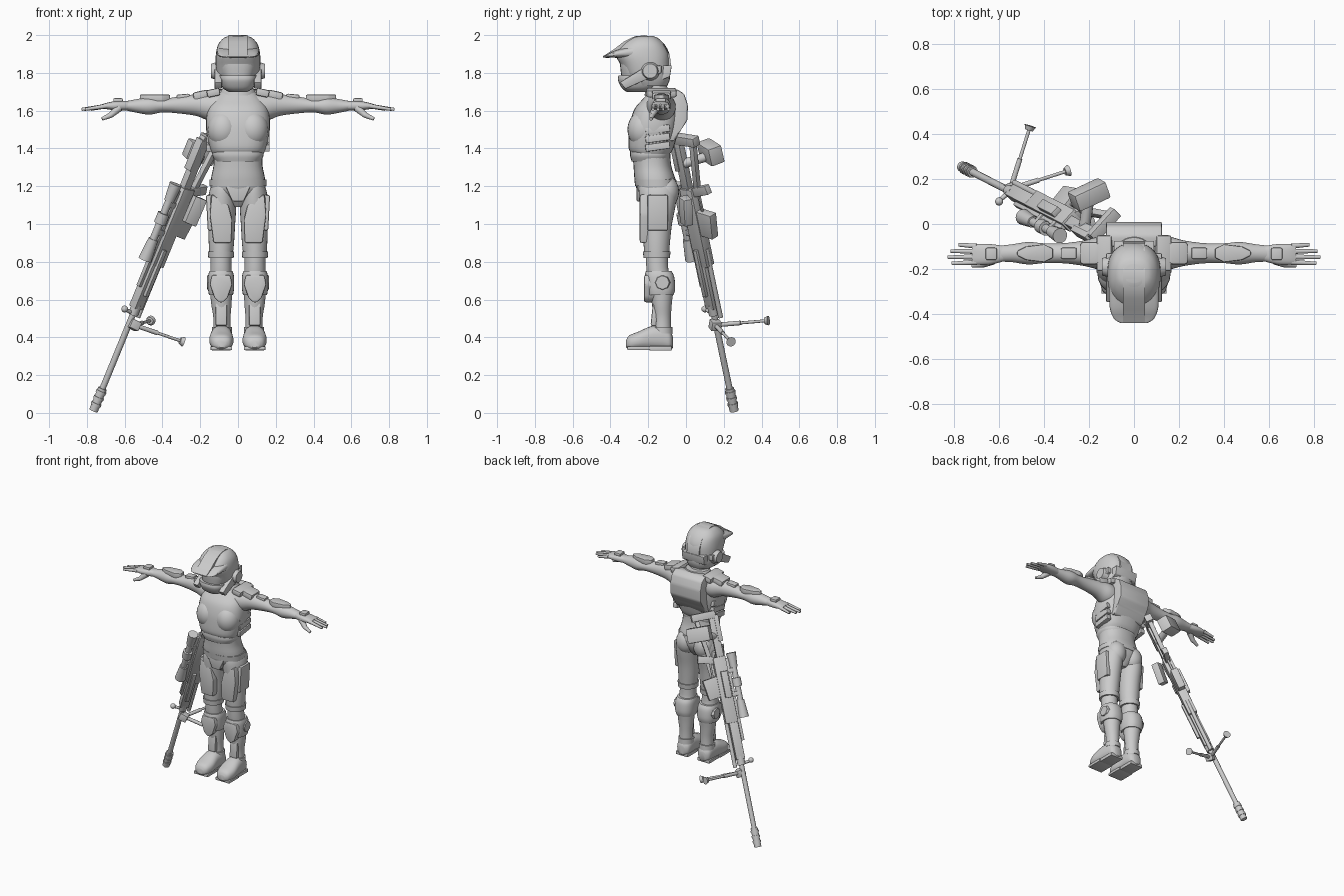
import bpy, bmesh
from math import cos, sin, pi, radians
from mathutils import Vector, Matrix, Euler

if "Cube" in bpy.data.objects:
    bpy.data.objects.remove(bpy.data.objects["Cube"])

grey = bpy.data.materials.new("plain grey")
grey.use_nodes = True
grey.diffuse_color = (.6, .6, .6, 1)
grey.node_tree.nodes["Principled BSDF"].inputs["Base Color"].default_value = grey.diffuse_color


def finish(name, bm, side=1, matrix=None, bevel=0):
    if bevel:
        bmesh.ops.bevel(bm, geom=bm.edges[:], offset=bevel, segments=2, affect='EDGES', profile=.6)
    if matrix:
        bm.transform(matrix)
    if side < 0:
        bm.transform(Matrix.Diagonal((-1, 1, 1, 1)))
    bmesh.ops.recalc_face_normals(bm, faces=bm.faces)
    mesh = bpy.data.meshes.new(name)
    bm.to_mesh(mesh)
    bm.free()
    for poly in mesh.polygons:
        poly.use_smooth = True
    mesh.set_sharp_from_angle(angle=radians(38))
    mesh.materials.append(grey)
    obj = bpy.data.objects.new(name, mesh)
    bpy.context.collection.objects.link(obj)


def place(axis, pos, u, v):
    return {'X': (pos, u, v), 'Y': (u, pos, v), 'Z': (u, v, pos)}[axis]


def blend(a, b, c, d, t):
    """Catmull-Rom step between b and c."""
    return b + .5 * t * (c - a + t * (2 * a - 5 * b + 4 * c - d + t * (3 * (b - c) + d - a)))


def loft(name, rows, axis='Z', power=2, steps=4, sides=28, **kw):
    """Rows: position, centre u, centre v, radius u, radius v."""
    rows = [Vector(r) for r in rows]
    last = len(rows) - 1
    dense = []
    for i in range(last):
        a, d = rows[max(i - 1, 0)], rows[min(i + 2, last)]
        dense += [blend(a, rows[i], rows[i + 1], d, k / steps) for k in range(steps)]
    dense.append(rows[last])
    bm = bmesh.new()
    rings = []
    for pos, cu, cv, ru, rv in dense:
        ring = []
        for k in range(sides):
            c, s = cos(2 * pi * k / sides), sin(2 * pi * k / sides)
            u = abs(c) ** (2 / power) * (1 if c > 0 else -1)
            v = abs(s) ** (2 / power) * (1 if s > 0 else -1)
            ring.append(bm.verts.new(place(axis, pos, cu + ru * u, cv + rv * v)))
        rings.append(ring)
    for low, high in zip(rings, rings[1:]):
        for k in range(sides):
            j = (k + 1) % sides
            bm.faces.new((low[k], low[j], high[j], high[k]))
    bm.faces.new(rings[0])
    bm.faces.new(rings[-1])
    finish(name, bm, **kw)


def plate(name, outline, axis, low, high, **kw):
    """Flat outline extruded along an axis."""
    bm = bmesh.new()
    ends = [[bm.verts.new(place(axis, p, u, v)) for u, v in outline] for p in (low, high)]
    for ring in ends:
        bm.faces.new(ring)
    n = len(outline)
    for k in range(n):
        j = (k + 1) % n
        bm.faces.new((ends[0][k], ends[0][j], ends[1][j], ends[1][k]))
    finish(name, bm, **kw)


def block(name, centre, size, turn=(0, 0, 0), bevel=.006, matrix=None, **kw):
    bm = bmesh.new()
    bmesh.ops.create_cube(bm, size=1)
    bm.transform(Matrix.LocRotScale(Vector(centre), Euler([radians(t) for t in turn]), Vector(size)))
    finish(name, bm, bevel=bevel, matrix=matrix, **kw)


def ball(name, centre, radii, turn=(0, 0, 0), **kw):
    bm = bmesh.new()
    bmesh.ops.create_uvsphere(bm, u_segments=24, v_segments=14, radius=1)
    bm.transform(Matrix.LocRotScale(Vector(centre), Euler([radians(t) for t in turn]), Vector(radii)))
    finish(name, bm, **kw)


def tube(name, start, end, r1, r2=None, sides=16, matrix=None, **kw):
    start, end = Vector(start), Vector(end)
    way = end - start
    bm = bmesh.new()
    bmesh.ops.create_cone(bm, cap_ends=True, segments=sides, radius1=r1, radius2=r2 or r1, depth=way.length)
    bm.transform(Matrix.Translation((start + end) / 2) @ way.to_track_quat('Z', 'Y').to_matrix().to_4x4())
    finish(name, bm, matrix=matrix, **kw)


def both(maker, name, *args, **kw):
    for side, word in ((1, "left_"), (-1, "right_")):
        maker(word + name, *args, side=side, **kw)


# Helmet
loft("helmet_shell", [(1.73, 0, -.19, .09, .09), (1.77, 0, -.2, .108, .115), (1.84, 0, -.215, .118, .13),
     (1.9, 0, -.23, .117, .142), (1.95, 0, -.225, .105, .112), (1.985, 0, -.22, .075, .07),
     (1.996, 0, -.22, .04, .04)], power=2.4)
loft("helmet_bill", [(-.44, 0, 1.884, .06, .003), (-.42, 0, 1.888, .09, .008), (-.37, 0, 1.9, .108, .02),
     (-.28, 0, 1.91, .112, .035)], axis='Y', power=3)
plate("helmet_crest", [(-.44, 1.888), (-.38, 1.926), (-.33, 1.965), (-.28, 1.99), (-.22, 2), (-.165, 1.985),
      (-.115, 1.945), (-.085, 1.89), (-.078, 1.83), (-.09, 1.77), (-.2, 1.8), (-.3, 1.88)], 'X', -.05, .05)
loft("visor", [(1.77, 0, -.24, .085, .1), (1.83, 0, -.24, .1, .108), (1.88, 0, -.24, .1, .11)], power=2.5)
loft("jaw_guard", [(1.7, 0, -.255, .05, .06), (1.72, 0, -.255, .08, .085), (1.76, 0, -.25, .098, .11),
     (1.785, 0, -.25, .1, .108)], power=2.8)
plate("back_rim", [(-.16, 1.75), (-.085, 1.78), (-.075, 1.84), (-.16, 1.84)], 'X', -.09, .09, bevel=.006)
both(plate, "cheek_guard", [(-.35, 1.75), (-.32, 1.715), (-.2, 1.77), (-.13, 1.8), (-.13, 1.84), (-.22, 1.83)],
     'X', .085, .124, bevel=.006)
both(tube, "ear_pod", (.1, -.19, 1.81), (.142, -.19, 1.81), .052, .038, sides=20)

# Torso and its armour
loft("neck", [(1.64, 0, -.14, .07, .07), (1.7, 0, -.15, .06, .06), (1.77, 0, -.18, .06, .065)])
loft("abdomen", [(1.09, 0, -.15, .03, .05), (1.13, 0, -.15, .09, .08), (1.18, 0, -.155, .142, .105),
     (1.24, 0, -.165, .143, .108), (1.31, 0, -.178, .13, .1), (1.4, 0, -.185, .13, .1)], power=2.3)
loft("chest", [(1.37, 0, -.185, .135, .1), (1.4, 0, -.185, .148, .118), (1.47, 0, -.175, .165, .128),
     (1.54, 0, -.165, .17, .13), (1.61, 0, -.15, .16, .122), (1.66, 0, -.135, .13, .095),
     (1.705, 0, -.13, .085, .06)], power=2.6)
both(ball, "breast_plate", (.077, -.225, 1.5), (.085, .085, .1))
loft("belly_plate", [(1.33, 0, -.19, .118, .097), (1.36, 0, -.19, .135, .106), (1.385, 0, -.19, .135, .106)], power=2.6)
loft("belt", [(1.2, 0, -.158, .15, .111), (1.235, 0, -.163, .15, .111)], power=2.3, steps=1)
loft("collar", [(1.68, 0, -.135, .1, .085), (1.705, 0, -.135, .09, .08), (1.72, 0, -.135, .08, .075)])
plate("back_plate", [(-.1, 1.71), (-.05, 1.715), (-.01, 1.69), (.01, 1.63), (.008, 1.55), (-.025, 1.5),
      (-.06, 1.44), (-.12, 1.44)], 'X', -.125, .125, bevel=.012)
for k in range(3):
    both(block, "rib_plate_%d" % (k + 1), (.15, -.15, 1.41 + .045 * k), (.035, .13, .038), (8, 0, 0))
both(ball, "buttock", (.07, -.105, 1.17), (.07, .068, .085))
plate("crotch_plate", [(-.075, 1.22), (.075, 1.22), (.03, 1.12), (-.03, 1.12)], 'Y', -.262, -.2, bevel=.008)

# Arms, hands and arm plates
both(loft, "arm", [(.07, -.14, 1.615, .08, .08), (.15, -.13, 1.62, .075, .075), (.22, -.13, 1.63, .057, .058),
     (.31, -.13, 1.63, .045, .045), (.4, -.13, 1.627, .044, .036), (.47, -.13, 1.625, .05, .046),
     (.54, -.13, 1.625, .04, .035), (.6, -.132, 1.626, .035, .023)], axis='X')
both(loft, "palm", [(.58, -.132, 1.626, .034, .024), (.64, -.135, 1.626, .046, .025),
     (.69, -.135, 1.625, .046, .018), (.72, -.135, 1.623, .042, .011)], axis='X', power=2.5)
for k, (finger, tip) in enumerate((("index", .81), ("middle", .828), ("ring", .815), ("little", .78))):
    y = -.17 + .024 * k
    both(tube, finger + "_finger", (.7, y, 1.624), (tip, y * 1.15 + .02, 1.607), .0125, .008, sides=10)
both(tube, "thumb_base", (.63, -.16, 1.615), (.675, -.18, 1.575), .022, .015, sides=12)
both(tube, "thumb_tip", (.67, -.178, 1.578), (.72, -.185, 1.556), .015, .009, sides=12)
both(block, "shoulder_strap", (.13, -.13, 1.695), (.07, .16, .04), (0, 12, 0), bevel=.012)
both(block, "shoulder_pad", (.195, -.13, 1.682), (.085, .1, .045), (0, 12, 0), bevel=.014)
both(block, "upper_arm_plate", (.29, -.13, 1.675), (.07, .05, .025), (0, 5, 0), bevel=.009)
both(plate, "forearm_plate", [(.36, -.11), (.4, -.09), (.48, -.1), (.52, -.12), (.52, -.14), (.48, -.16),
     (.4, -.17), (.36, -.15)], 'Z', 1.65, 1.685, bevel=.007)
both(block, "hand_plate", (.635, -.133, 1.655), (.05, .055, .022), bevel=.008)

# Legs and leg armour
both(loft, "thigh", [(.82, .09, -.155, .06, .064), (.9, .088, -.155, .067, .07), (1, .086, -.152, .071, .078),
     (1.1, .085, -.15, .076, .095), (1.18, .08, -.15, .07, .1), (1.23, .075, -.16, .05, .08)])
both(loft, "thigh_cuff", [(.82, .09, -.155, .067, .07), (.855, .09, -.155, .07, .073)], steps=1)
both(plate, "thigh_front_plate", [(.035, .9), (.13, .9), (.15, 1.05), (.14, 1.16), (.05, 1.1), (.03, 1.02)],
     'Y', -.245, -.18, bevel=.012)
both(block, "thigh_side_plate", (.145, -.15, 1.06), (.04, .11, .19), (0, 3, 0), bevel=.012)
both(loft, "lower_leg", [(.42, .085, -.125, .045, .047), (.5, .085, -.125, .045, .045), (.58, .088, -.128, .054, .053),
     (.68, .09, -.13, .06, .064), (.75, .09, -.15, .056, .058), (.84, .09, -.155, .054, .058)])
both(loft, "knee_band", [(.625, .09, -.135, .064, .07), (.66, .09, -.135, .069, .078), (.72, .09, -.14, .069, .078),
     (.75, .09, -.145, .062, .068)], power=2.4)
both(plate, "knee_cap", [(.04, .73), (.14, .73), (.15, .68), (.125, .61), (.1, .585), (.08, .585), (.055, .61), (.03, .68)],
     'Y', -.222, -.16, bevel=.012)
both(tube, "knee_joint", (.14, -.125, .69), (.165, -.125, .69), .045, .036, sides=8)
both(block, "shin_plate", (.088, -.165, .535), (.06, .03, .15), (-6, 0, 0), bevel=.01)
both(loft, "ankle_cuff", [(.42, .085, -.125, .053, .055), (.455, .085, -.125, .053, .053)], steps=1)
both(loft, "boot", [(-.318, .088, .365, .025, .018), (-.3, .088, .372, .05, .038), (-.25, .088, .383, .064, .048),
     (-.18, .088, .397, .058, .063), (-.12, .085, .395, .054, .062), (-.085, .085, .383, .046, .05),
     (-.07, .085, .375, .025, .03)], axis='Y', power=2.4)
both(block, "boot_sole", (.088, -.135, .342), (.1, .12, .024))
both(block, "toe_sole", (.088, -.25, .342), (.115, .12, .02))

# Rifle frame: z runs from muzzle to butt, y towards the scope
along = Vector((.41, -.21, 1)).normalized()
up = Vector((-.7, -.7, 0))
up = (up - along * up.dot(along)).normalized()
gun = Matrix((up.cross(along), up, along)).transposed().to_4x4()
gun.translation = (-.765, .255, .012)


def rod(name, low, high, radius, height=0, across=0, r2=None):
    tube(name, (across, height, low), (across, height, high), radius, r2, matrix=gun)


def bar(name, low, high, width, depth, height=0, across=0, turn=0):
    block(name, (across, height, (low + high) / 2), (width, depth, high - low), (turn, 0, 0), .004, gun)


# Rifle barrel and body
rod("barrel", .02, .85, .0165)
rod("muzzle_brake", 0, .13, .024)
for k in range(3):
    rod("brake_ring_%d" % (k + 1), .03 + .035 * k, .045 + .035 * k, .028)
rod("gas_block", .56, .62, .027)
bar("handguard", .6, .9, .05, .06)
rod("gas_tube", .55, .95, .013, -.045)
bar("receiver", .85, 1.3, .06, .085, -.01)
bar("top_rail", .72, 1.28, .024, .02, .042)
bar("magazine", 1.03, 1.17, .05, .11, -.085, turn=8)
bar("pistol_grip", 1.27, 1.32, .035, .11, -.1, turn=-15)
bar("trigger_guard", 1.17, 1.28, .014, .012, -.075)
bar("bolt_cover", 1.02, 1.2, .03, .045, 0, .04)
bar("side_rail", .68, .95, .02, .025, 0, -.035)
block("side_case", (-.23, 0, 1.07), (.07, .05, .15), (12, 20, 25))

# Rifle stock
bar("stock_spine", 1.28, 1.6, .04, .05)
bar("stock_lower", 1.3, 1.56, .03, .03, -.09, turn=8)
bar("cheek_rest", 1.4, 1.58, .05, .03, .025)
bar("butt_plate", 1.56, 1.61, .05, .16, -.06)
block("stock_pack", (-.2, .13, 1.38), (.16, .08, .1), (20, 15, 25), .012)
tube("pack_bracket", (-.2, .12, 1.36), (-.22, -.01, 1.32), .025)

# Scope
rod("scope_tube", .92, 1.28, .02, .078)
rod("scope_objective", .87, .99, .036, .078, r2=.026)
rod("scope_eyepiece", 1.21, 1.31, .026, .078, r2=.034)
rod("scope_turret", 1.08, 1.14, .032, .078)
for k, spot in enumerate((1.02, 1.18)):
    bar("scope_mount_%d" % (k + 1), spot, spot + .03, .035, .06, .055)

# Bipod
pivot = Vector((-.55, .155, .465))
block("bipod_hub", pivot, (.055, .055, .05), (0, 25, 20))
for word, foot in (("left", Vector((-.3, .235, .38))), ("right", Vector((-.465, .425, .488)))):
    reach = (foot - pivot).normalized()
    tube(word + "_bipod_leg", pivot, foot, .008, sides=10)
    tube(word + "_bipod_sleeve", pivot, pivot.lerp(foot, .5), .012, sides=10)
    tube(word + "_bipod_foot", foot - reach * .008, foot + reach * .012, .018, .026)
tube("bipod_lever", pivot + Vector((0, -.01, .06)), (-.605, .1, .55), .01)
ball("bipod_knob", (-.6, .1, .55), (.018, .018, .018))
